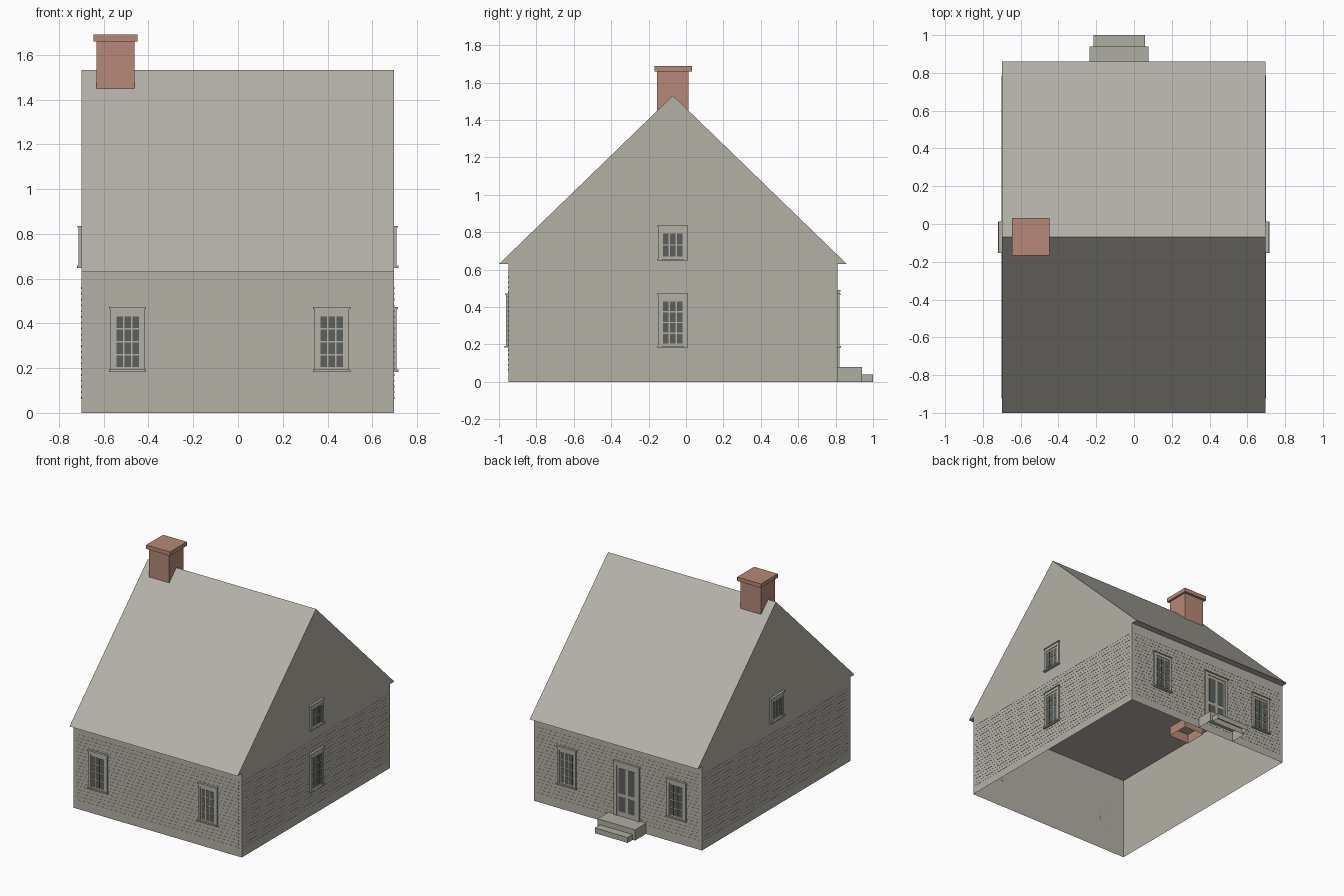
import bpy, bmesh, math
from mathutils import Matrix, Vector

cube = bpy.data.objects.get("Cube")
if cube:
    bpy.data.objects.remove(cube, do_unlink=True)


def material(name, color):
    m = bpy.data.materials.new(name)
    m.use_nodes = True
    m.diffuse_color = (*color, 1)
    bsdf = next(n for n in m.node_tree.nodes if n.type == 'BSDF_PRINCIPLED')
    bsdf.inputs["Base Color"].default_value = (*color, 1)
    bsdf.inputs["Roughness"].default_value = 0.9
    return m


WALL = material("weathered_wall", (0.455, 0.435, 0.38))
ROOF = material("grey_roof", (0.455, 0.44, 0.39))
STONE = material("step_stone", (0.425, 0.42, 0.36))
BRICK = material("chimney_brick", (0.47, 0.25, 0.185))
GLASS = material("dark_glass", (0.11, 0.117, 0.108))

# Overall house dimensions
LEFT, RIGHT = 0.697, -0.70
FRONT, BACK = -0.95, 0.81
EAVE, RIDGE = 0.63, 1.531
RIDGE_Y = -0.07


def box(bm, x0, x1, y0, y1, z0, z1, mat=0, bottom=True):
    """Add an axis-aligned box; returns its faces."""
    mid = Vector(((x0 + x1) / 2, (y0 + y1) / 2, (z0 + z1) / 2))
    size = Matrix.Diagonal((x1 - x0, y1 - y0, z1 - z0, 1))
    verts = bmesh.ops.create_cube(bm, size=1, matrix=Matrix.Translation(mid) @ size)["verts"]
    faces = list({f for v in verts for f in v.link_faces})
    for f in faces:
        f.material_index = mat
        f.normal_update()
    if not bottom:
        down = [f for f in faces if f.normal.z < -0.5]
        bmesh.ops.delete(bm, geom=down, context='FACES_ONLY')
        faces = [f for f in faces if f.is_valid]
    return faces


def finish(bm, name, mats, location=(0, 0, 0), angle=0):
    mesh = bpy.data.meshes.new(name)
    bm.to_mesh(mesh)
    bm.free()
    for m in mats:
        mesh.materials.append(m)
    ob = bpy.data.objects.new(name, mesh)
    ob.location = location
    ob.rotation_euler.z = math.radians(angle)
    bpy.context.collection.objects.link(ob)


# Walls: a shell open underneath; the roof closes it above
bm = bmesh.new()
faces = box(bm, RIGHT, LEFT, FRONT, BACK, 0, EAVE, bottom=False)
bmesh.ops.delete(bm, geom=[f for f in faces if f.normal.z > 0.5], context='FACES_ONLY')
finish(bm, "house_walls", [WALL])

# Roof: triangular prism, gables in the wall colour
bm = bmesh.new()
profile = [(-1.0, EAVE), (0.86, EAVE), (RIDGE_Y, RIDGE)]
end = bm.faces.new([bm.verts.new((RIGHT, y, z)) for y, z in profile])
new = bmesh.ops.extrude_face_region(bm, geom=[end])["geom"]
bmesh.ops.translate(bm, vec=(LEFT - RIGHT, 0, 0),
                    verts=[g for g in new if isinstance(g, bmesh.types.BMVert)])
bmesh.ops.recalc_face_normals(bm, faces=bm.faces)
for f in bm.faces:
    f.material_index = 1 if f.normal.z > 0.1 else 0
finish(bm, "gable_roof", [WALL, ROOF])

# Each wall side: position on the wall for an offset, and turn about z
SIDES = {
    "front": (lambda u: (u, FRONT, 0), 0),
    "left": (lambda u: (LEFT, u, 0), 90),
    "back": (lambda u: (u, BACK, 0), 180),
    "right": (lambda u: (RIGHT, u, 0), -90),
}


def place(bm, name, mats, side, offset):
    where, angle = SIDES[side]
    finish(bm, name, mats, where(offset), angle)


# Clapboard laps: slim raised beads in the wall colour
ROWS = 20
for side in SIDES:
    along_x = side in ("front", "back")
    lo, hi = (RIGHT, LEFT) if along_x else (FRONT, BACK)
    half = (hi - lo) / 2 - 0.025
    bm = bmesh.new()
    for i in range(ROWS):
        z = 0.066 + i * 0.0259
        box(bm, -half, half, -0.0012, 0, z - 0.004, z + 0.004)
    place(bm, side + "_siding", [WALL], side, (lo + hi) / 2)


def casing(bm, half, z0, z1, bar=0.018):
    """Backing panel, side and top bars, and a projecting cap."""
    box(bm, -half, half, -0.007, 0, z0, z1)
    for s in (-1, 1):
        a, b = sorted((s * half, s * (half - bar)))
        box(bm, a, b, -0.012, 0, z0, z1)
    box(bm, -half, half, -0.012, 0, z1 - 0.03, z1)
    box(bm, -half - 0.005, half + 0.005, -0.017, 0, z1 - 0.008, z1)


def panes(bm, half, z0, z1, cols, rows, gap=0.007):
    w, h = (2 * half + gap) / cols, (z1 - z0 + gap) / rows
    for c in range(cols):
        for r in range(rows):
            x, z = -half + c * w, z0 + r * h
            box(bm, x, x + w - gap, -0.009, 0, z, z + h - gap, 1)


def window(name, side, offset, z0, z1, rows):
    bm = bmesh.new()
    casing(bm, 0.078, z0, z1)
    box(bm, -0.083, 0.083, -0.02, 0, z0 - 0.002, z0 + 0.008)
    panes(bm, 0.051, z0 + 0.02, z1 - 0.043, 3, rows)
    place(bm, name, [WALL, GLASS], side, offset)


# Ground-floor and attic windows
for side in ("front", "back"):
    window(side + "_window_right", side, -0.493, 0.185, 0.473, 4)
    window(side + "_window_left", side, 0.419, 0.185, 0.473, 4)
window("left_window", "left", -0.071, 0.185, 0.473, 4)
for side in ("left", "right"):
    window(side + "_attic_window", side, -0.071, 0.65, 0.836, 2)

# Back door with two tall and two short dark panels
bm = bmesh.new()
casing(bm, 0.105, 0.08, 0.49, 0.022)
panes(bm, 0.066, 0.25, 0.44, 2, 1, 0.02)
panes(bm, 0.066, 0.115, 0.225, 2, 1, 0.02)
place(bm, "back_door", [WALL, GLASS], "back", -0.08)

# Door steps
bm = bmesh.new()
box(bm, -0.235, 0.077, BACK, 0.94, 0, 0.08, bottom=False)
box(bm, -0.215, 0.058, 0.94, 1.0, 0, 0.04, bottom=False)
finish(bm, "door_steps", [STONE])

# Chimney: shaft hollow at its lower end, with a wider cap
bm = bmesh.new()
faces = box(bm, -0.633, -0.463, -0.155, 0.013, 0.56, 1.66)
under = [f for f in faces if f.normal.z < -0.5]
bmesh.ops.inset_individual(bm, faces=under, thickness=0.03, depth=-0.9)
finish(bm, "chimney_shaft", [BRICK])
bm = bmesh.new()
box(bm, -0.645, -0.448, -0.168, 0.032, 1.66, 1.69)
finish(bm, "chimney_cap", [BRICK])
